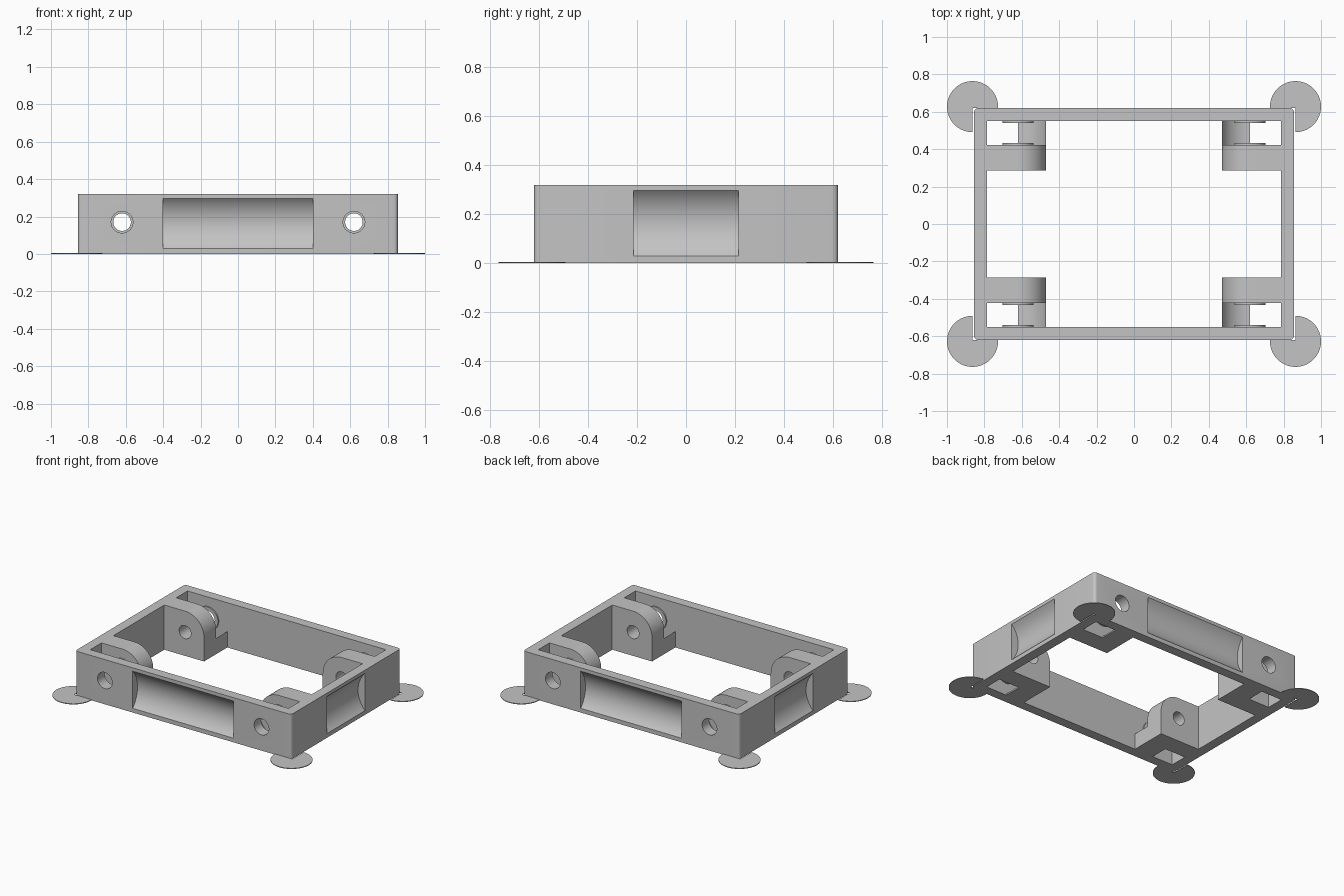
import bpy
import bmesh
from math import sin, cos, pi, sqrt, radians
from mathutils import Matrix

old = bpy.data.objects.get("Cube")
if old:
    bpy.data.objects.remove(old, do_unlink=True)

# Main sizes
OX, OY, H = 0.855, 0.62, 0.32      # outer half sizes and height
IX, IY = 0.785, 0.55               # inner half sizes
HX, HZ = 0.62, 0.17                # axis of the pin holes
BX, BY0, BY1 = 0.47, 0.287, 0.423  # bracket inner edge and its two sides

grey = bpy.data.materials.new("plain_grey")
grey.use_nodes = True
colour = (0.55, 0.55, 0.55, 1)
grey.diffuse_color = colour
grey.node_tree.nodes["Principled BSDF"].inputs["Base Color"].default_value = colour


def arc(cx, cy, r, a, b, n=16):
    return [(cx + r * cos(radians(a + (b - a) * i / n)),
             cy + r * sin(radians(a + (b - a) * i / n))) for i in range(n + 1)]


def make(name, bm):
    bmesh.ops.recalc_face_normals(bm, faces=bm.faces)
    mesh = bpy.data.meshes.new(name)
    bm.to_mesh(mesh)
    bm.free()
    mesh.materials.append(grey)
    obj = bpy.data.objects.new(name, mesh)
    bpy.context.collection.objects.link(obj)
    return obj


def prism(name, pts, lo, hi, axis="z"):
    """Extrude an outline along z (x, y points) or along y (x, z points)."""
    place = (lambda p, h: (p[0], p[1], h)) if axis == "z" else (lambda p, h: (p[0], h, p[1]))
    bm = bmesh.new()
    a = [bm.verts.new(place(p, lo)) for p in pts]
    b = [bm.verts.new(place(p, hi)) for p in pts]
    bm.faces.new(a)
    bm.faces.new(b)
    for i in range(len(a)):
        j = (i + 1) % len(a)
        bm.faces.new((a[i], a[j], b[j], b[i]))
    return make(name, bm)


def rod(name, centre, r, length, axis, n=48):
    bm = bmesh.new()
    turn = Matrix.Rotation(pi / 2, 4, "Y" if axis == "x" else "X")
    bmesh.ops.create_cone(bm, cap_ends=True, segments=n, radius1=r, radius2=r,
                          depth=length, matrix=Matrix.Translation(centre) @ turn)
    return make(name, bm)


def rect(x0, x1, y0, y1):
    return [(x0, y0), (x1, y0), (x1, y1), (x0, y1)]


def cut(obj, *cutters):
    for c in cutters:
        m = obj.modifiers.new("cut", "BOOLEAN")
        m.operation, m.solver, m.object = "DIFFERENCE", "EXACT", c
    bpy.context.view_layer.update()
    done = obj.evaluated_get(bpy.context.evaluated_depsgraph_get())
    mesh = bpy.data.meshes.new_from_object(done)
    obj.modifiers.clear()
    obj.data = mesh
    for c in cutters:
        bpy.data.objects.remove(c, do_unlink=True)


def finish(obj, mirrored=True):
    for o in bpy.context.selected_objects:
        o.select_set(False)
    obj.select_set(True)
    bpy.context.view_layer.objects.active = obj
    bpy.ops.object.shade_smooth_by_angle(angle=radians(30))
    if mirrored:
        m = obj.modifiers.new("four_corners", "MIRROR")
        m.use_axis = (True, True, False)
        m.use_mirror_merge = False


# Frame: rounded rectangle ring with scooped panels and pin holes
R = 0.022
outline = []
for k, (sx, sy) in enumerate([(1, 1), (-1, 1), (-1, -1), (1, -1)]):
    outline += arc(sx * (OX - R), sy * (OY - R), R, 90 * k, 90 * k + 90, 6)
frame = prism("frame", outline, 0, H)

half, depth, mid = 0.133, 0.055, 0.163
rad = (half ** 2 + depth ** 2) / (2 * depth)
cutters = [prism("inside", rect(-IX, IX, -IY, IY), -0.1, H + 0.1)]
for s in (-1, 1):
    cutters.append(rod("long_scoop", (0, s * (OY - depth + rad), mid), rad, 0.8, "x", 96))
    cutters.append(rod("short_scoop", (s * (OX - depth + rad), 0, mid), rad, 0.43, "y", 96))
    cutters.append(rod("pin_hole", (s * HX, 0, HZ), 0.058, 2, "y"))
cut(frame, *cutters)
finish(frame, mirrored=False)

# Brackets: upright plates with a rounded inner top corner
bracket = prism("bracket", [(BX, 0), (IX, 0), (IX, H)] + arc(HX, HZ, HX - BX, 90, 180),
                BY0, BY1, "y")
cut(bracket, rod("pin_hole", (HX, BY0, HZ), 0.047, 1, "y"))
finish(bracket)

# Hollowed floor between each bracket and the wall
sweep = 0.16
edge = HZ - sqrt(sweep ** 2 - (HX - BX) ** 2)
hollow = [(x, z) for x, z in arc(HX, HZ, sweep, 270, 180, 24) if x > BX + 0.002]
cradle = prism("cradle_floor", [(BX, 0), (HX, 0)] + hollow + [(BX, edge)], BY1, IY, "y")
finish(cradle)

# Thin raised rings around the holes
for name, y, hole in (("bracket_boss", BY1 + 0.005, 0.047), ("wall_boss", IY - 0.005, 0.058)):
    boss = rod(name, (HX, y, HZ), 0.083, 0.01, "y")
    cut(boss, rod("pin_hole", (HX, y, HZ), hole, 0.1, "y"))
    finish(boss)

# Corner pads: thin three-quarter discs on the ground
CX, CY = 0.8635, 0.6275
pad = prism("corner_pad", [(CX, OY), (CX, CY - 0.1365)] +
            arc(CX, CY, 0.1365, -90, 180, 48)[1:] + [(CX - 0.1365, OY)], 0, 0.005)
finish(pad)
